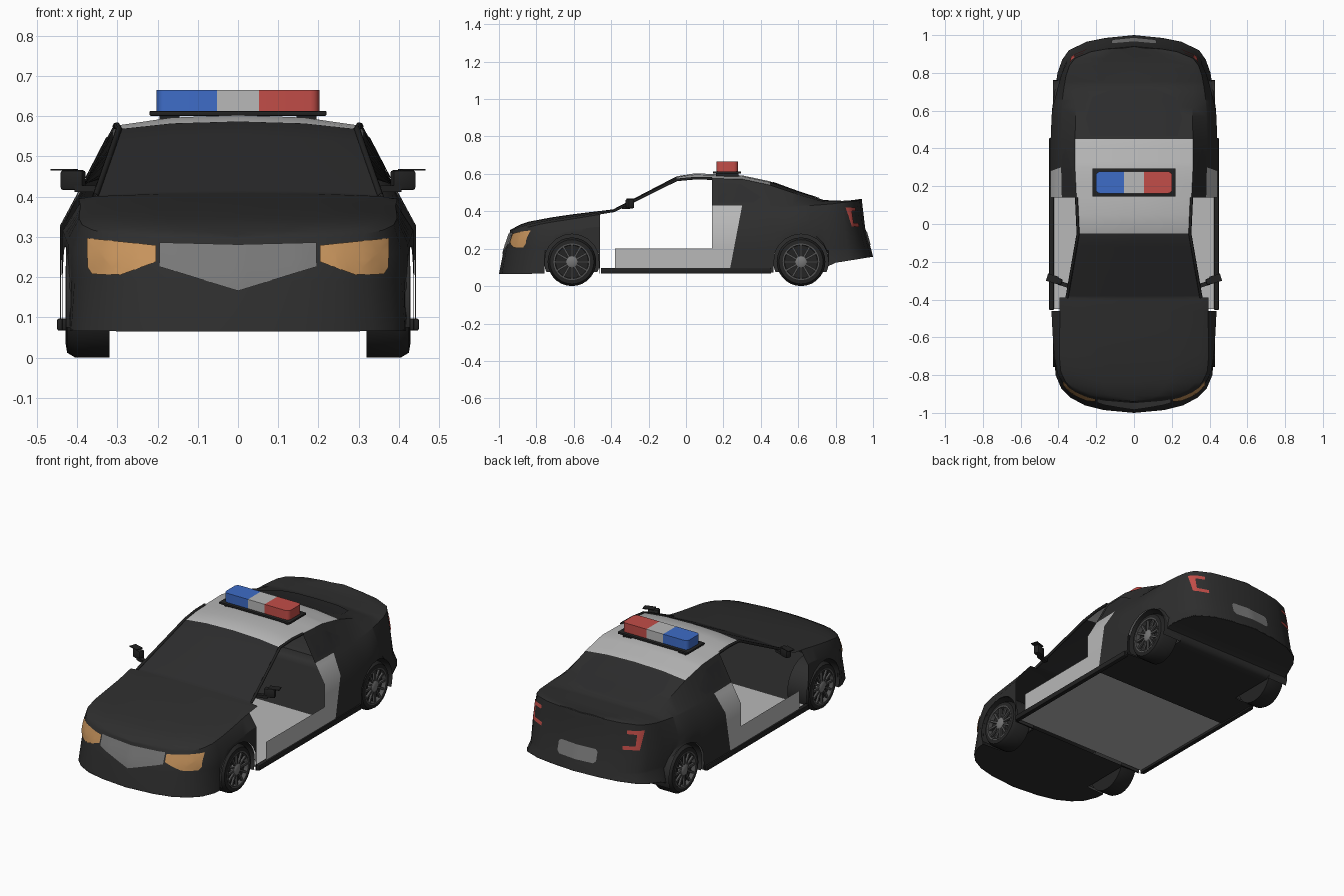
import bpy, bmesh, math
from mathutils import Vector, Matrix
from mathutils.bvhtree import BVHTree

if "Cube" in bpy.data.objects:
    bpy.data.objects.remove(bpy.data.objects["Cube"])


def material(name, r, g, b):
    m = bpy.data.materials.new(name)
    m.use_nodes = True
    m.diffuse_color = (r, g, b, 1)
    m.node_tree.nodes["Principled BSDF"].inputs["Base Color"].default_value = (r, g, b, 1)
    return m


BLACK = material("black paint", .027, .027, .027)
GREY = material("light grey paint", .48, .48, .48)
GLASS = material("dark glass", .025, .025, .026)
TRIM = material("dark trim", .016, .016, .016)
RUBBER = material("rubber", .018, .018, .018)
METAL = material("wheel metal", .085, .085, .085)
SILVER = material("mid grey", .19, .19, .19)
AMBER = material("amber lamp", .58, .3, .11)
RED = material("red lamp", .54, .075, .065)
BLUE = material("blue lamp", .048, .15, .57)


def finish(name, bm, *mats, angle=35):
    me = bpy.data.meshes.new(name)
    bm.to_mesh(me)
    bm.free()
    ob = bpy.data.objects.new(name, me)
    bpy.context.collection.objects.link(ob)
    for m in mats:
        me.materials.append(m)
    bpy.ops.object.select_all(action='DESELECT')
    ob.select_set(True)
    bpy.context.view_layer.objects.active = ob
    bpy.ops.object.shade_smooth_by_angle(angle=math.radians(angle))


def add_box(bm, centre, size, rot=Matrix()):
    m = Matrix.Translation(centre) @ rot @ Matrix.Diagonal((*size, 1))
    return bmesh.ops.create_cube(bm, size=1, matrix=m)["verts"]


def box(name, centre, size, mat, rot=Matrix(), bevel=0):
    bm = bmesh.new()
    add_box(bm, centre, size, rot)
    if bevel:
        bmesh.ops.bevel(bm, geom=bm.edges[:], offset=bevel, segments=2, affect='EDGES', profile=.5)
    finish(name, bm, mat)


def curve_value(table, y):
    """Linear interpolation in a list of (position, value)."""
    if y <= table[0][0]:
        return table[0][1]
    for (a, u), (b, v) in zip(table, table[1:]):
        if y <= b:
            return u + (v - u) * (y - a) / (b - a)
    return table[-1][1]


# Body lines along the length
AXLES, AXLE_Z, ARCH = (-.61, .615), .13, .148
WIDTH = [(-1, 0), (-.985, .16), (-.96, .26), (-.92, .335), (-.87, .385), (-.8, .415), (-.6, .43),
         (-.4, .44), (.4, .443), (.6, .435), (.8, .405), (.87, .38), (.92, .345), (.965, .25),
         (.985, .15), (1, 0)]
BELT_FACTOR = [(-.85, .97), (-.7, 1), (.6, 1), (.82, .945)]
SHOULDER = [(-.9, .97), (-.5, .9), (.6, .89), (.9, .96)]
CENTRE_Z = [(-1, .3), (-.93, .33), (-.87, .345), (-.6, .385), (-.39, .41), (-.05, .587), (.05, .603),
            (.3, .592), (.45, .56), (.6, .505), (.74, .46), (.9, .455), (1, .467)]
EDGE_Z = [(-1, .292), (-.8, .33), (-.6, .36), (-.39, .395), (0, .4), (.5, .42), (.8, .44), (1, .46)]
RAIL_Z = [(-.39, .4), (-.05, .568), (.05, .577), (.3, .572), (.45, .54), (.6, .49), (.74, .45), (1, .462)]
RAIL_X = [(-.7, .37), (-.39, .355), (-.05, .296), (.3, .312), (.7, .31), (.9, .34)]
BELT_Z = [(-1, .23), (-.8, .265), (-.5, .315), (.6, .33), (1, .31)]
BASE_Z = [(-1, .065), (.75, .075), (.77, .12), (1, .157)]
FRONT_RAKE = (0, .025, .038, .06, .06, .06, .06)
REAR_RAKE = (0, .008, .042, .06, .06, .06, .06)


def half_section(y):
    w = curve_value(WIDTH, y)
    side = w * curve_value(BELT_FACTOR, y)
    base = curve_value(BASE_Z, y)
    for a in AXLES:
        if abs(y - a) < ARCH:
            base = max(base, AXLE_Z + math.sqrt(ARCH ** 2 - (y - a) ** 2))
    belt, edge, top = (curve_value(t, y) for t in (BELT_Z, EDGE_Z, CENTRE_Z))
    shoulder = side * curve_value(SHOULDER, y)
    rail = min(curve_value(RAIL_X, y), shoulder * .9)
    rail_z = curve_value(RAIL_Z, y) if y > -.395 else edge + .5 * (top - edge)
    pts = [(w, base), (side, max(.19, base + .012)), (side, belt), (shoulder, edge), (rail, rail_z),
           (rail * .55, rail_z + .75 * (top - rail_z)), (0, top)]
    front, rear = max(0, (-y - .72) / .28), max(0, (y - .72) / .28)
    return [Vector((x, y + front * f - rear * r, z))
            for (x, z), f, r in zip(pts, FRONT_RAKE, REAR_RAKE)]


def loft(bm, loops):
    faces = []
    for a, b in zip(loops, loops[1:]):
        for j in range(len(a) - 1):
            faces.append((j, bm.faces.new((a[j], b[j], b[j + 1], a[j + 1]))))
    return faces


def weld(bm):
    bmesh.ops.remove_doubles(bm, verts=bm.verts[:], dist=.0005)
    bmesh.ops.dissolve_degenerate(bm, edges=bm.edges[:], dist=.0004)


def slice_all(bm, co, no, **options):
    bmesh.ops.bisect_plane(bm, geom=bm.verts[:] + bm.edges[:] + bm.faces[:],
                           plane_co=co, plane_no=no, dist=1e-5, **options)


# Body shell: sections lofted from nose to tail
stations = [y for y, _ in WIDTH if abs(y) > .78 or abs(y) == .4]
stations += [-.39, -.3, -.2, -.12, -.05, .05, .14, .22, .3, .36, .45]
for a in AXLES:
    stations += [a + ARCH * math.cos(math.pi * k / 10) for k in range(11)]
    stations += [a - ARCH - .002, a + ARCH + .002]
stations.sort()
bm = bmesh.new()
row = bm.faces.layers.int.new("row")
loops = []
for y in stations:
    half = half_section(y)
    full = half + [Vector((-p.x, p.y, p.z)) for p in half[-2::-1]]
    loops.append([bm.verts.new(p) for p in full])
for j, f in loft(bm, loops):
    f[row] = min(j, 11 - j)
weld(bm)

# Panel lines cut for doors, roof and sill
PANEL_POINT, PANEL_NORMAL = Vector((0, .235, .09)), Vector((0, .34, -.065))
for y in (-.46, -.38, .14, .45):
    slice_all(bm, (0, y, 0), (0, 1, 0))
for z in (.2, .43):
    slice_all(bm, (0, 0, z), (0, 0, 1))
slice_all(bm, PANEL_POINT, PANEL_NORMAL)
surface = BVHTree.FromBMesh(bm)
doorway = []
for f in bm.faces:
    c, r = f.calc_center_median(), f[row]
    sill = c.z < .2 and c.y > -.38
    if r <= 3 and -.46 < c.y < .14 and not sill and not (r == 3 and c.y < -.39):
        doorway.append(f)
    elif r <= 3 and c.z < .43 and c.y > -.38 and (c - PANEL_POINT).dot(PANEL_NORMAL) < 0:
        f.material_index = 1
    elif r > 3 and -.05 < c.y < .45:
        f.material_index = 1
    elif r > 3 and -.39 < c.y < -.05:
        f.material_index = 2
bmesh.ops.delete(bm, geom=doorway, context='FACES')
finish("body_shell", bm, BLACK, GREY, GLASS, angle=32)

# Underbody panels, narrowed between the wheels, and cabin floor
for name, keep in (("front_underbody", lambda y: y < -.4), ("rear_underbody", lambda y: y > .2)):
    bm = bmesh.new()
    loops = []
    for y in filter(keep, stations):
        w = curve_value(WIDTH, y)
        if any(abs(y - a) <= ARCH for a in AXLES):
            w = .308
        z = curve_value(BASE_Z, y) + .003
        loops.append([bm.verts.new((x, y, z)) for x in (-w, 0, w)])
    loft(bm, loops)
    weld(bm)
    finish(name, bm, BLACK)
box("floor", (0, -.115, .086), (.87, .67, .01), GREY)


def plate(name, pts, axis, side, mat, lift=.004):
    """Flat outline laid on the body, seen along one axis."""
    bm = bmesh.new()
    others = [k for k in range(3) if k != axis]
    verts = []
    for p in pts:
        co = Vector()
        co[others[0]], co[others[1]] = p
        verts.append(bm.verts.new(co))
    outline = bm.faces.new(verts)
    outline.normal_update()
    bmesh.ops.triangulate(bm, faces=[outline])
    for k in others:
        n = Vector()
        n[k] = 1
        for i in range(-32, 33):
            slice_all(bm, n * i * .022, n)
    ray = Vector()
    ray[axis] = -side
    lost = []
    for v in bm.verts:
        hit, normal, _, _ = surface.ray_cast(v.co - ray * 3, ray)
        if hit:
            v.co = hit + (normal if normal.dot(ray) < 0 else -normal) * lift
        else:
            lost.append(v)
    bmesh.ops.delete(bm, geom=lost, context='VERTS')
    for f in bm.faces:
        f.normal_update()
        if f.normal.dot(ray) > 0:
            f.normal_flip()
    finish(name, bm, mat)


def mirrored(pts):
    return pts + [(-a, b) for a, b in reversed(pts) if a]


# Grille, lamps, windows and number plate
plate("grille", mirrored([(0, .165), (.195, .225), (.195, .285), (0, .28)]), 1, -1, SILVER)
plate("rear_plate", mirrored([(.105, .218), (.12, .232), (.12, .28), (.108, .292)]), 1, 1, SILVER)
plate("rear_window", mirrored([(.23, .465), (.255, .56), (.22, .67), (.12, .71)]), 2, 1, GLASS, .003)
LAMP = [(.203, .237), (.29, .205), (.36, .207), (.372, .225), (.372, .296), (.203, .278)]
TAIL = [(.25, .315), (.33, .318), (.338, .42), (.265, .42), (.265, .4), (.315, .4), (.312, .338), (.25, .335)]
QUARTER = [(.17, .445), (.17, .55), (.29, .545), (.4, .475), (.36, .445)]
SIDES = ((1, "left"), (-1, "right"))
for s, side in SIDES:
    plate(side + "_headlight", [(s * x, z) for x, z in LAMP], 1, -1, AMBER)
    plate(side + "_tail_light", [(s * x, z) for x, z in TAIL], 1, 1, RED)
    plate(side + "_quarter_window", QUARTER, 0, s, GLASS, .003)


def tube(name, pts, radius, mat):
    cu = bpy.data.curves.new(name, 'CURVE')
    cu.dimensions = '3D'
    cu.bevel_depth, cu.bevel_resolution = radius, 1
    sp = cu.splines.new('POLY')
    sp.points.add(len(pts) - 1)
    for p, co in zip(sp.points, pts):
        p.co = (*co, 1)
    ob = bpy.data.objects.new(name, cu)
    cu.materials.append(mat)
    bpy.context.collection.objects.link(ob)


# Pillars, skirts and mirrors
for s, side in SIDES:
    rail = [half_section(y)[4] for y in (-.39, -.2, -.05, .05, .14)]
    tube(side + "_pillar", [(s * p.x, p.y, p.z) for p in rail], .008, TRIM)
    box(side + "_skirt", (s * .437, 0, .082), (.026, .91, .03), TRIM, bevel=.005)
    turn = Matrix.Rotation(s * .3, 4, 'Z')
    box(side + "_mirror", (s * .41, -.3, .441), (.06, .034, .05), TRIM, turn, .008)
    box(side + "_mirror_fin", (s * .432, -.29, .467), (.06, .04, .004), TRIM, turn)
    box(side + "_mirror_arm", (s * .37, -.32, .42), (.07, .022, .016), TRIM, turn)


def lathe(bm, profile):
    vs = [bm.verts.new((x, 0, r)) for x, r in profile]
    es = [bm.edges.new(p) for p in zip(vs, vs[1:])]
    bmesh.ops.spin(bm, geom=vs + es, cent=(0, 0, 0), axis=(1, 0, 0), angle=math.tau, steps=28)
    bmesh.ops.remove_doubles(bm, verts=bm.verts[:], dist=1e-4)


def wheel_part(name, bm, s, y, mat):
    bmesh.ops.transform(bm, matrix=Matrix.Translation((s * .32, y, AXLE_Z)) @ Matrix.Diagonal((s, 1, 1, 1)),
                        verts=bm.verts[:])
    bmesh.ops.recalc_face_normals(bm, faces=bm.faces[:])
    finish(name, bm, mat)


# Wheels and wheel wells
TYRE = [(0, 0), (0, .13), (.085, .13), (.105, .118), (.108, .098), (.085, .094), (.08, 0)]
for end, y in zip(("front", "rear"), AXLES):
    for s, side in SIDES:
        name = f"{end}_{side}_"
        bm = bmesh.new()
        lathe(bm, [(-.012, 0), (-.012, ARCH), (.108, ARCH)])
        slice_all(bm, (0, 0, -.055), (0, 0, 1), clear_inner=True)
        wheel_part(name + "wheel_well", bm, s, y, BLACK)
        bm = bmesh.new()
        lathe(bm, TYRE)
        wheel_part(name + "tyre", bm, s, y, RUBBER)
        bm = bmesh.new()
        lathe(bm, [(.085, .098), (.109, .098), (.109, .09), (.085, .088)])
        for k in range(12):
            spin = Matrix.Rotation(math.tau * k / 12, 4, 'X')
            add_box(bm, spin @ Vector((.098, 0, .06)), (.012, .011, .07), spin)
        wheel_part(name + "rim", bm, s, y, METAL)
        bm = bmesh.new()
        lathe(bm, [(.08, .032), (.102, .032), (.108, .022), (.108, 0)])
        wheel_part(name + "hub", bm, s, y, SILVER)

# Roof light bar
box("light_bar_base", (0, .22, .607), (.44, .15, .012), TRIM, bevel=.003)
for s, side in SIDES:
    box(side + "_light_bar_foot", (s * .17, .22, .594), (.05, .12, .026), TRIM)
for name, x, width, mat in (("blue_light", -.127, .15, BLUE), ("middle_light", 0, .104, GREY),
                            ("red_light", .127, .15, RED)):
    bm = bmesh.new()
    add_box(bm, (x, .22, .639), (width, .115, .052))
    ends = [e for e in bm.edges if all(abs(v.co.x) > .15 for v in e.verts)
            and abs(e.verts[0].co.z - e.verts[1].co.z) > .03]
    if ends:
        bmesh.ops.bevel(bm, geom=ends, offset=.022, segments=4, affect='EDGES', profile=.5)
    finish(name, bm, mat)
